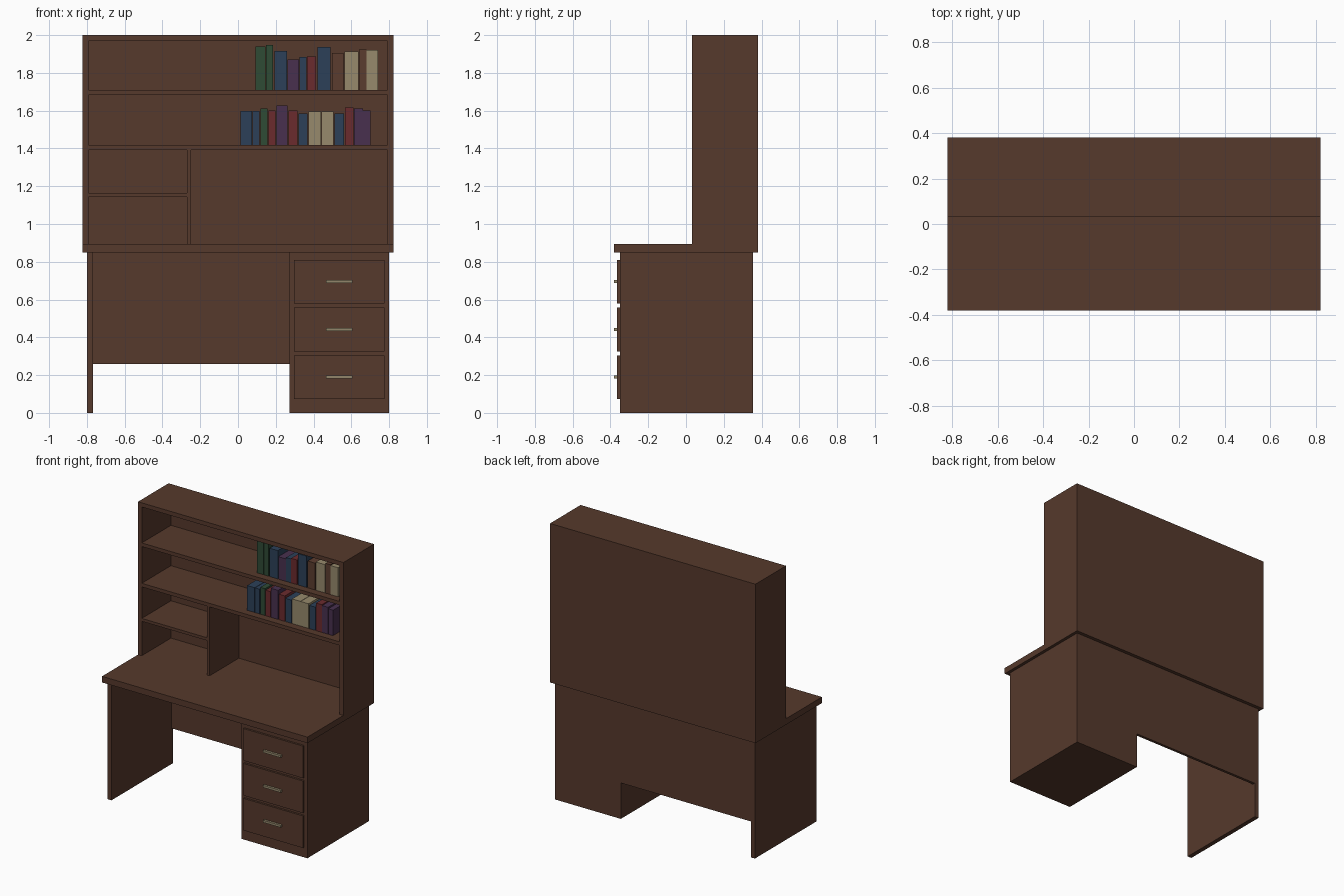
import bpy


def material(name, rgb):
    m = bpy.data.materials.new(name)
    m.diffuse_color = (*rgb, 1)
    return m


WOOD = material("dark wood", (0.093, 0.041, 0.025))
METAL = material("brass metal", (0.29, 0.24, 0.145))
COVERS = {
    "green": material("green cover", (0.028, 0.069, 0.036)),
    "blue": material("blue cover", (0.025, 0.051, 0.098)),
    "red": material("red cover", (0.147, 0.024, 0.027)),
    "purple": material("purple cover", (0.065, 0.030, 0.077)),
    "brown": material("brown cover", (0.105, 0.046, 0.028)),
    "cream": material("cream cover", (0.31, 0.254, 0.15)),
}


def box(name, x, y, z, mat=WOOD):
    """Box from (min, max) ranges on each axis."""
    verts = [(a, b, c) for a in x for b in y for c in z]
    faces = [(0, 1, 3, 2), (4, 6, 7, 5), (0, 4, 5, 1),
             (2, 3, 7, 6), (0, 2, 6, 4), (1, 5, 7, 3)]
    mesh = bpy.data.meshes.new(name)
    mesh.from_pydata(verts, [], faces)
    mesh.materials.append(mat)
    ob = bpy.data.objects.new(name, mesh)
    bpy.context.collection.objects.link(ob)
    return ob


# Desk: top, left side, drawer pedestal, back panel
box("desktop", (-0.822, 0.822), (-0.38, 0.38), (0.85, 0.894))
box("left_side", (-0.80, -0.768), (-0.35, 0.355), (0, 0.85))
box("drawer_pedestal", (0.273, 0.80), (-0.35, 0.355), (0, 0.85))
box("desk_back_panel", (-0.768, 0.273), (0.335, 0.355), (0.26, 0.85))

# Drawers with bar handles
for i in range(3):
    z = 0.073 + i * 0.2525
    box(f"drawer_front_{i + 1}", (0.297, 0.775), (-0.364, -0.35), (z, z + 0.232))
    box(f"drawer_handle_{i + 1}", (0.465, 0.607), (-0.38, -0.364),
        (z + 0.109, z + 0.125), METAL)

# Hutch: sides, top, back, shelves, divider
HY = (0.031, 0.365)
for name, s in (("left", -1), ("right", 1)):
    box(f"hutch_{name}_side", sorted((s * 0.792, s * 0.822)), (0.031, 0.38), (0.894, 2))
box("hutch_top", (-0.792, 0.792), (0.031, 0.38), (1.97, 2))
box("hutch_back", (-0.792, 0.792), (0.365, 0.38), (0.894, 1.97))
box("upper_shelf", (-0.792, 0.792), HY, (1.684, 1.71))
box("middle_shelf", (-0.792, 0.792), HY, (1.392, 1.418))
box("divider", (-0.271, -0.249), HY, (0.894, 1.392))
box("small_shelf", (-0.792, -0.271), HY, (1.143, 1.164))

# Books: left edge, width, height, cover
upper = [(0.093, 0.052, 0.23, "green"), (0.147, 0.038, 0.238, "green"),
         (0.194, 0.065, 0.205, "blue"), (0.263, 0.06, 0.162, "purple"),
         (0.326, 0.037, 0.173, "blue"), (0.366, 0.047, 0.178, "red"),
         (0.421, 0.068, 0.226, "blue"), (0.498, 0.06, 0.194, "brown"),
         (0.564, 0.073, 0.204, "cream"), (0.640, 0.039, 0.215, "brown"),
         (0.681, 0.06, 0.21, "cream")]
lower = [(0.014, 0.06, 0.179, "blue"), (0.077, 0.037, 0.179, "blue"),
         (0.119, 0.038, 0.194, "green"), (0.161, 0.038, 0.184, "red"),
         (0.204, 0.058, 0.21, "purple"), (0.267, 0.048, 0.184, "red"),
         (0.320, 0.047, 0.168, "blue"), (0.373, 0.066, 0.178, "cream"),
         (0.442, 0.063, 0.178, "cream"), (0.511, 0.049, 0.168, "blue"),
         (0.566, 0.045, 0.2, "red"), (0.614, 0.047, 0.194, "purple"),
         (0.663, 0.038, 0.184, "purple")]
for row, base, books in (("upper", 1.71, upper), ("lower", 1.418, lower)):
    for i, (x, w, h, cover) in enumerate(books):
        box(f"{row}_book_{i + 1}", (x, x + w), (0.085, 0.23), (base, base + h), COVERS[cover])
